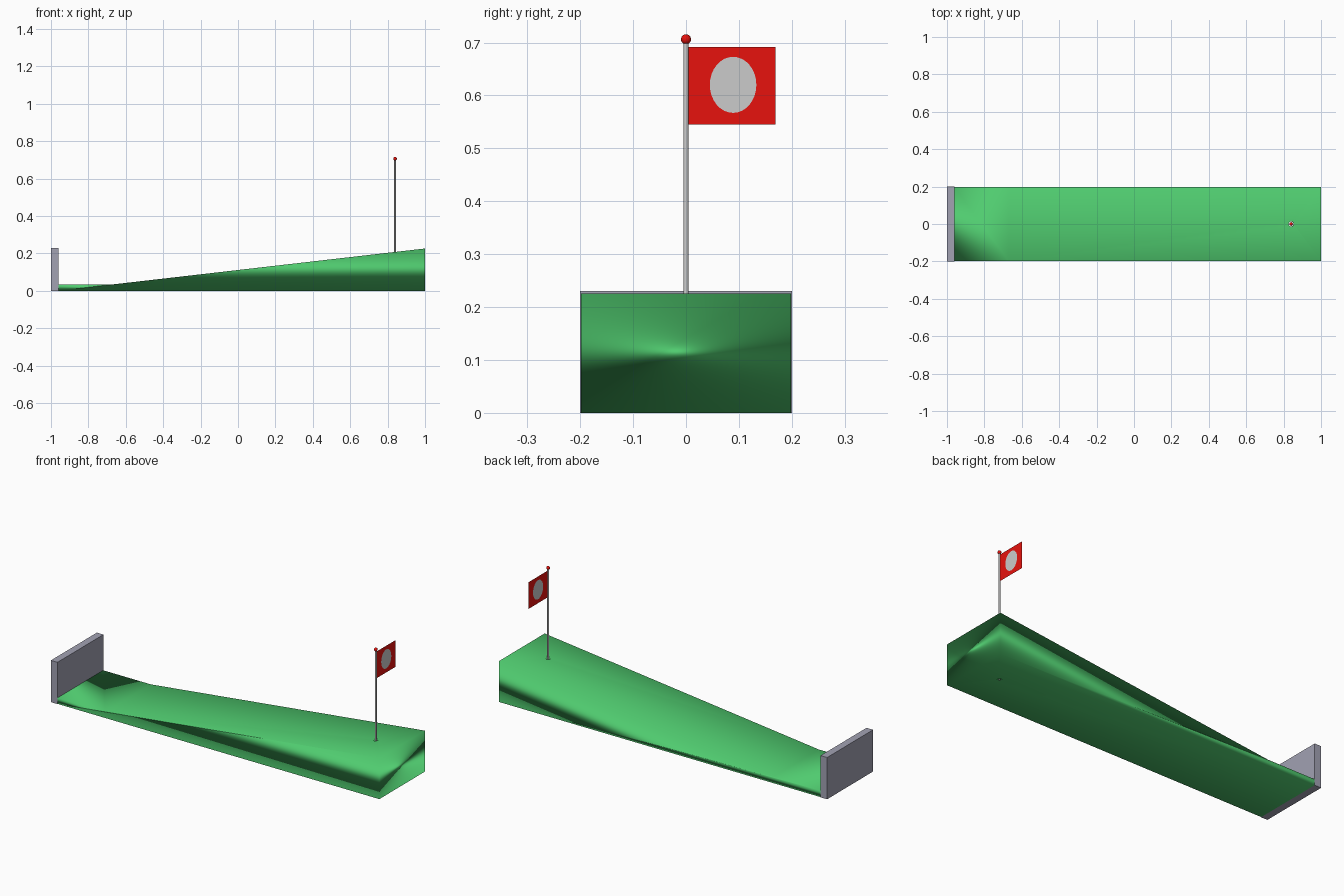
import bpy, bmesh
from math import radians, pi, cos, sin

if "Cube" in bpy.data.objects:
    bpy.data.objects.remove(bpy.data.objects["Cube"])

def mat(name, rgb):
    m = bpy.data.materials.new(name)
    m.diffuse_color = (*rgb, 1)
    m.use_nodes = True
    m.node_tree.nodes["Principled BSDF"].inputs["Base Color"].default_value = m.diffuse_color
    return m

GREEN = mat("turf_green", (0.08, 0.6, 0.16))
RED = mat("flag_red", (0.8, 0.006, 0.004))
SLATE = mat("wall_slate", (0.36, 0.36, 0.45))

PIN_X = 0.84          # pin and cup position along the lane

def mesh_object(name, verts, faces, material=None):
    me = bpy.data.meshes.new(name)
    me.from_pydata(verts, [], faces)
    bm = bmesh.new()
    bm.from_mesh(me)
    bmesh.ops.recalc_face_normals(bm, faces=bm.faces)
    bm.to_mesh(me)
    bm.free()
    ob = bpy.data.objects.new(name, me)
    bpy.context.collection.objects.link(ob)
    if material:
        me.materials.append(material)
    return ob

def extrude_profile(name, profile, half_width, material):
    n = len(profile)
    verts = [(x, y, z) for y in (-half_width, half_width) for x, z in profile]
    faces = [[i, (i + 1) % n, n + (i + 1) % n, n + i] for i in range(n)]
    faces += [list(range(n)), list(range(n, 2 * n))]
    return mesh_object(name, verts, faces, material)

def cylinder(name, radius, z0, z1, sides):
    bpy.ops.mesh.primitive_cylinder_add(vertices=sides, radius=radius, depth=z1 - z0,
                                        location=(PIN_X, 0, (z0 + z1) / 2))
    ob = bpy.context.object
    ob.name = name
    return ob

# Sloping turf: flat start, then a ramp up to the high end
turf = extrude_profile("turf_ramp",
                       [(-0.96, 0), (1, 0), (1, 0.226), (-0.67, 0.034), (-0.96, 0.034)],
                       0.198, GREEN)

# Cup hole through the turf
cutter = cylinder("cup_cutter", 0.013, -0.1, 0.4, 24)
cutter.hide_render = True
cutter.hide_viewport = True
cut = turf.modifiers.new("cup_hole", 'BOOLEAN')
cut.operation = 'DIFFERENCE'
cut.solver = 'EXACT'
cut.object = cutter

# Soft shading dominated by the large top and bottom faces
for p in turf.data.polygons:
    p.use_smooth = True
turf.modifiers.new("area_normals", 'WEIGHTED_NORMAL')

# End wall at the low end
extrude_profile("end_wall", [(-1, 0), (-0.96, 0), (-0.96, 0.23), (-1, 0.23)], 0.2, SLATE)

# Pin pole
pole = cylinder("flag_pole", 0.0047, 0.0, 0.70, 16)
bpy.ops.object.shade_smooth_by_angle(angle=radians(40))

# Ball on top of the pole
bpy.ops.mesh.primitive_uv_sphere_add(segments=24, ring_count=12, radius=0.0095,
                                     location=(PIN_X, 0, 0.706))
ball = bpy.context.object
ball.name = "pole_ball"
ball.data.materials.append(RED)
bpy.ops.object.shade_smooth()

# Thin flag sheet
mesh_object("flag", [(PIN_X, 0.003, 0.545), (PIN_X, 0.169, 0.545),
                     (PIN_X, 0.169, 0.692), (PIN_X, 0.003, 0.692)],
            [(0, 1, 2, 3)], RED)

# Pale oval on both sides of the flag
for side, dx in (("front", 0.001), ("back", -0.001)):
    ring = [(PIN_X + dx, 0.089 + 0.044 * cos(2 * pi * i / 32), 0.62 + 0.053 * sin(2 * pi * i / 32))
            for i in range(32)]
    order = list(range(32)) if dx > 0 else list(range(31, -1, -1))
    mesh_object("flag_oval_" + side, ring, [order])
